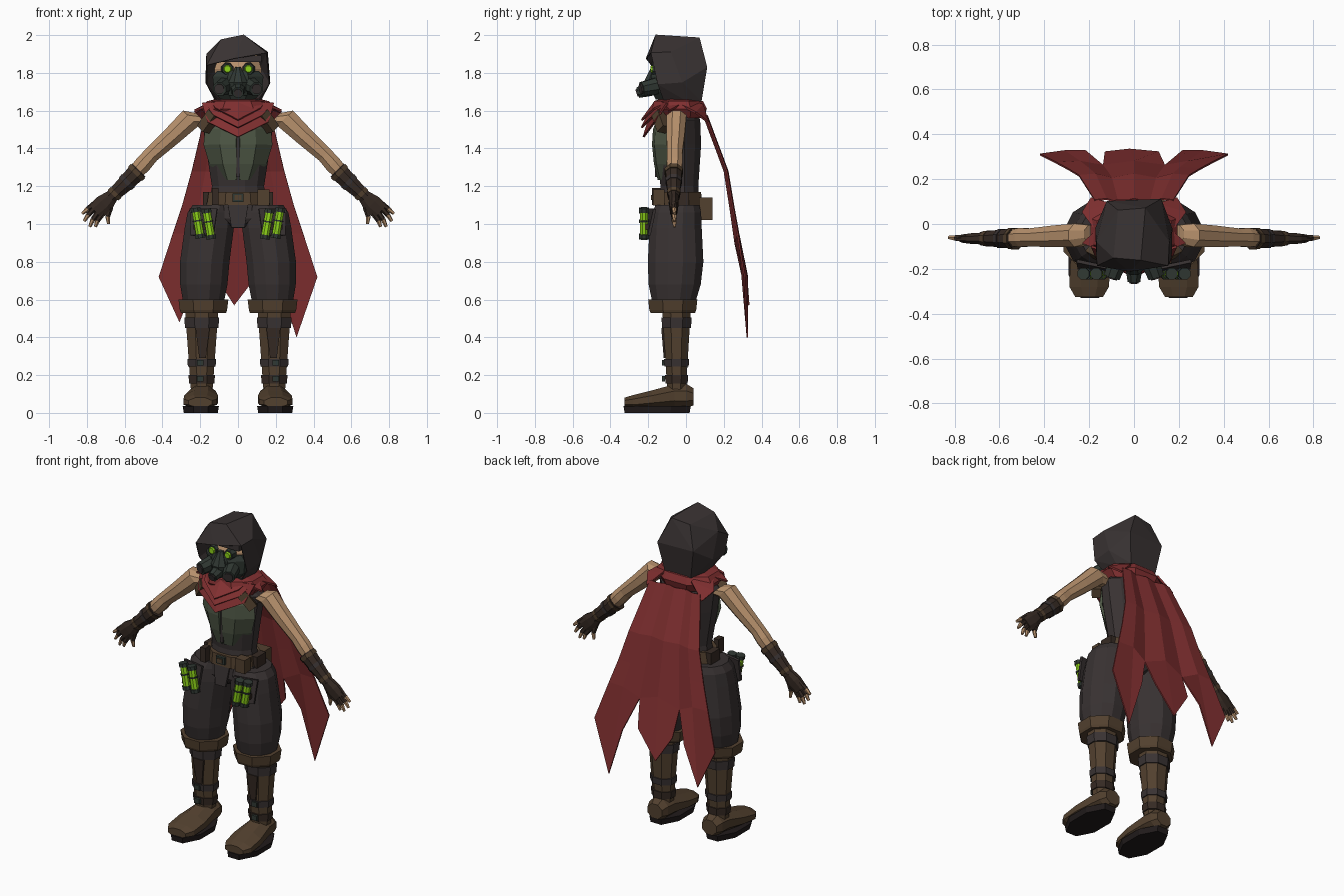
import bpy, bmesh, math
from mathutils import Vector

def material(name, r, g, b):
    m = bpy.data.materials.new(name)
    m.diffuse_color = (r, g, b, 1)
    return m

CLOTH = material("charcoal cloth", 0.040, 0.032, 0.032)
RED = material("red cloth", 0.22, 0.029, 0.030)
SKIN = material("tan skin", 0.47, 0.28, 0.15)
PLATE = material("olive plate", 0.076, 0.096, 0.060)
BROWN = material("brown leather", 0.085, 0.052, 0.028)
GLOVE = material("dark leather", 0.036, 0.023, 0.017)
GLOW = material("glowing green", 0.27, 0.65, 0.01)
MASK = material("grey green metal", 0.030, 0.040, 0.033)
SOLE = material("black rubber", 0.015, 0.011, 0.011)

def finish(name, bm, mat, mirror=False, thick=0):
    bmesh.ops.recalc_face_normals(bm, faces=bm.faces)
    me = bpy.data.meshes.new(name)
    bm.to_mesh(me)
    bm.free()
    me.materials.append(mat)
    ob = bpy.data.objects.new(name, me)
    bpy.context.collection.objects.link(ob)
    if thick:
        s = ob.modifiers.new("thickness", 'SOLIDIFY')
        s.thickness, s.offset = thick, 0
    if mirror:
        ob.modifiers.new("mirror", 'MIRROR').use_mirror_merge = False
    return ob

def loft(name, mat, rings, n=8, u=(1, 0, 0), v=(0, 1, 0), mirror=False, caps=True):
    """Skin n-sided sections: each ring is (centre, radius along u, radius along v)."""
    bm, u, v, prev, k = bmesh.new(), Vector(u).normalized(), Vector(v).normalized(), None, 1 / math.cos(math.pi / n)
    for i, (c, ru, rv) in enumerate(rings):
        ang = [(j + 0.5) * math.tau / n for j in range(n)]
        ring = [bm.verts.new(Vector(c) + u * ru * k * math.cos(a) + v * rv * k * math.sin(a)) for a in ang]
        if prev:
            for j in range(n):
                bm.faces.new((prev[j], prev[(j + 1) % n], ring[(j + 1) % n], ring[j]))
        if caps and i in (0, len(rings) - 1):
            bm.faces.new(ring)
        prev = ring
    return finish(name, bm, mat, mirror)

def rod(name, mat, a, b, r0, r1=None, n=8, mirror=False):
    d = Vector(b) - Vector(a)
    u = d.orthogonal()
    return loft(name, mat, [(a, r0, r0), (b, r1 or r0, r1 or r0)], n, u, d.cross(u), mirror)

def box(name, mat, c, sx, sy, sz, mirror=False):
    x, y, z = c
    return loft(name, mat, [((x, y, z - sz / 2), sx / 2, sy / 2), ((x, y, z + sz / 2), sx / 2, sy / 2)], 4, mirror=mirror)

def sheet(name, mat, pts, faces, thick, mirror=False):
    bm = bmesh.new()
    vs = [bm.verts.new(p) for p in pts]
    for f in faces:
        bm.faces.new([vs[i] for i in f])
    return finish(name, bm, mat, mirror, thick)

def grid(cols, rows):
    return [(r * cols + c, r * cols + c + 1, (r + 1) * cols + c + 1, (r + 1) * cols + c)
            for r in range(rows - 1) for c in range(cols - 1)]

# Hood: faceted hull with the face opening removed
rim = [(-.11, -.12, 1.66), (-.165, -.15, 1.74), (-.163, -.185, 1.84), (-.02, -.21, 1.875),
       (.15, -.185, 1.905), (.165, -.15, 1.74), (.11, -.12, 1.66)]
shell = [(-.165, -.08, 1.90), (-.09, -.15, 1.975), (.03, -.16, 2.0), (.155, -.08, 1.91), (-.17, -.02, 1.75),
         (.168, -.02, 1.75), (-.12, .0, 1.655), (.12, .0, 1.655), (-.09, .08, 1.65), (.09, .08, 1.65),
         (-.12, .10, 1.83), (.12, .11, 1.83), (-.07, .06, 1.97), (.05, .07, 1.985)]
bm = bmesh.new()
rim_v = [bm.verts.new(p) for p in rim]
for p in shell:
    bm.verts.new(p)
bmesh.ops.convex_hull(bm, input=bm.verts)
bmesh.ops.delete(bm, geom=[f for f in bm.faces if all(w in rim_v for w in f.verts)], context='FACES_ONLY')
bmesh.ops.dissolve_limit(bm, angle_limit=0.1, verts=bm.verts, edges=bm.edges)
finish("hood", bm, CLOTH, thick=0.006)

# Head and breathing mask
loft("head", SKIN, [((0, -.04, 1.60), .07, .07), ((0, -.05, 1.70), .11, .10), ((0, -.05, 1.82), .125, .115),
                    ((0, -.04, 1.90), .10, .09)])
loft("mask_shell", MASK, [((0, -.08, 1.66), .09, .08), ((0, -.08, 1.70), .125, .10), ((0, -.08, 1.78), .135, .105),
                          ((0, -.08, 1.81), .11, .10)])
loft("mask_nose", MASK, [((0, -.17, 1.68), .05, .04), ((0, -.18, 1.75), .05, .045), ((0, -.165, 1.83), .015, .02)])
rod("mask_valve", MASK, (0, -.19, 1.715), (0, -.255, 1.695), .038, .028)
rod("valve_cover", CLOTH, (0, -.25, 1.697), (0, -.262, 1.693), .02)
rod("filter", MASK, (.07, -.16, 1.73), (.098, -.235, 1.715), .043, .036, mirror=True)
rod("filter_cover", CLOTH, (.096, -.23, 1.716), (.100, -.242, 1.714), .026, mirror=True)
rod("eye_rim", MASK, (.055, -.14, 1.82), (.055, -.178, 1.82), .034, .028, mirror=True)
rod("eye_lens", GLOW, (.055, -.17, 1.82), (.055, -.188, 1.82), .024, .016, mirror=True)
box("brow_band", CLOTH, (0, -.12, 1.875), .25, .10, .035)

# Torso, chest plate and shoulder straps
loft("torso", CLOTH, [((0, -.04, 1.06), .16, .115), ((0, -.035, 1.2), .138, .10), ((0, -.04, 1.42), .172, .12),
                      ((0, -.035, 1.55), .19, .11), ((0, -.035, 1.64), .09, .08)], 12)
plate = [(x * w, y + dy, z) for z, w, dy in ((1.235, .58, .03), (1.32, .85, .01), (1.42, 1.03, 0), (1.5, .98, .005), (1.56, .8, .03))
         for x, y in ((.008, -.172), (.09, -.160), (.172, -.085))]
sheet("chest_plate", PLATE, plate, grid(3, 5), .016, mirror=True)
box("plate_seam", CLOTH, (0, -.150, 1.38), .02, .03, .26)
rod("shoulder_strap", BROWN, (.125, -.145, 1.585), (.185, -.115, 1.50), .028, n=4, mirror=True)

# Scarf: collar, front layers and shoulder drapes
loft("scarf_collar", RED, [((0, -.04, 1.665), .10, .09), ((0, -.04, 1.65), .165, .13), ((0, -.035, 1.61), .195, .145),
                           ((0, -.03, 1.56), .16, .125)])
for i, (d, w, y) in enumerate(((.0, .19, -.225), (.05, .165, -.235), (.09, .14, -.235))):
    sheet("scarf_front_%d" % (i + 1), RED,
          [(-w, -.10, 1.64), (0, -.165, 1.645), (w, -.10, 1.64), (-w * .85, -.165, 1.54 + d * .8), (0, y, 1.46 + d), (w * .85, -.165, 1.54 + d * .8)],
          [(0, 1, 4, 3), (1, 2, 5, 4)], .01)
sheet("scarf_shoulder", RED, [(.12, -.13, 1.645), (.23, -.085, 1.60), (.17, -.03, 1.63), (.23, .05, 1.59), (.19, .115, 1.54), (.10, .09, 1.63), (.10, -.03, 1.66)],
      [(0, 1, 2, 6), (6, 2, 3, 5), (3, 4, 5)], .012, mirror=True)

# Cape: folded upper rows that end in three torn points
cols = (-1, -.7, -.4, 0, .4, .7, 1)
cape = []
for z, w, y, dip in ((1.575, .175, .105, 0), (1.28, .245, .215, 0), (1.10, .295, .245, .01), (.95, .345, .272, .05)):
    for i, c in enumerate(cols):
        notch = i in (2, 4)
        cape.append((c * w, y + (-.012 if notch else .006 * (i % 2)), z - (dip if notch else 0)))
cape += [(-.42, .31, .72), (-.31, .325, .48), (-.215, .325, .72), (-.13, .32, .74), (-.02, .332, .57), (.11, .32, .74),
         (.215, .325, .70), (.31, .325, .40), (.42, .31, .72)]
sheet("cape", RED, cape, grid(7, 4) + [(21, 22, 29, 28), (22, 23, 30, 29), (23, 24, 32, 31), (24, 25, 33, 32),
                                       (25, 26, 35, 34), (26, 27, 36, 35)], .008)

# Arms, gloves and hands
U, V = (.71, 0, .70), (0, 1, 0)
def limb(name, mat, pts):
    return loft(name, mat, [((x, y, z), a, b) for x, y, z, a, b in pts], 8, U, V, True)
limb("arm", SKIN, [(.19, -.045, 1.555, .045, .04), (.25, -.05, 1.56, .058, .052), (.35, -.055, 1.465, .05, .048),
                   (.46, -.06, 1.365, .042, .04), (.50, -.06, 1.32, .045, .042), (.60, -.065, 1.21, .035, .03)])
limb("glove_cuff", GLOVE, [(.525, -.065, 1.285, .050, .045), (.60, -.065, 1.21, .043, .038), (.675, -.065, 1.14, .033, .03)])
for i, (x, z, r) in enumerate(((.53, 1.28, .054), (.58, 1.23, .049), (.645, 1.168, .041))):
    limb("glove_band_%d" % (i + 1), BROWN if i != 1 else CLOTH,
         [(x, -.065, z, r, r - .006), (x + .016, -.065, z - .016, r - .002, r - .008)])
limb("palm", GLOVE, [(.665, -.065, 1.15, .034, .026), (.71, -.065, 1.105, .052, .024), (.755, -.065, 1.065, .048, .018)])
for i, (a, b) in enumerate((((.77, 1.10), (.825, 1.055)), ((.775, 1.075), (.815, 1.015)),
                            ((.755, 1.055), (.785, .985)), ((.735, 1.045), (.755, .985)), ((.695, 1.075), (.685, 1.0)))):
    m = tuple((p * .55 + q * .45) for p, q in zip(a, b))
    rod("finger_base_%d" % i, GLOVE, (a[0] - .02, -.065, a[1] + .015), (m[0], -.063, m[1]), .014, .012, 6, True)
    rod("finger_tip_%d" % i, SKIN, (m[0], -.063, m[1]), (b[0], -.06, b[1]), .0115, .007, 6, True)

# Belt, buckle, pouches and fly flap
loft("belt", BROWN, [((0, -.04, 1.10), .165, .125), ((0, -.04, 1.17), .155, .12)])
box("buckle", MASK, (0, -.168, 1.14), .06, .02, .045)
box("buckle_plate", BROWN, (0, -.178, 1.14), .035, .012, .025)
box("front_pouch", BROWN, (.135, -.145, 1.14), .065, .06, .085)
box("belt_tool", GLOVE, (-.12, -.155, 1.145), .035, .05, .09)
box("back_pouch", BROWN, (.07, .105, 1.08), .13, .07, .12)
box("side_pouch", GLOVE, (.16, -.03, 1.13), .05, .09, .08, True)
sheet("fly_flap", CLOTH, [(-.055, -.155, 1.11), (.055, -.155, 1.11), (.035, -.17, .98), (-.035, -.17, .98)], [(0, 1, 2, 3)], .015)

# Baggy trousers and cuffs
loft("hips", CLOTH, [((0, -.045, .98), .05, .09), ((0, -.045, 1.03), .17, .115), ((0, -.04, 1.11), .17, .115)])
loft("trouser_leg", CLOTH, [((.125, -.045, 1.10), .115, .115), ((.142, -.05, 1.06), .125, .13), ((.152, -.055, .98), .130, .138),
                            ((.176, -.055, .80), .131, .147), ((.181, -.06, .68), .125, .138), ((.183, -.065, .57), .105, .11)], 12, mirror=True)
sheet("pocket", CLOTH, [(.11, -.195, 1.08), (.255, -.165, 1.08), (.25, -.195, .94), (.13, -.205, .94)], [(0, 1, 2, 3)], .015, True)
loft("trouser_cuff", BROWN, [((.183, -.07, .53), .12, .118), ((.183, -.07, .545), .125, .124), ((.183, -.07, .60), .132, .130)], mirror=True)

# Glowing vials on the thighs
for i, (x, z, t) in enumerate(((.155, 1.0, .014), (.212, 1.005, .014))):
    def at(k, x=x, z=z, t=t):
        return (x + t * k, -.222, z + .08 * k)
    rod("vial_glass_%d" % i, GLOW, at(-.8), at(.8), .021, mirror=True)
    for k0, k1 in ((-1, -.72), (.1, .2), (.72, 1)):
        rod("vial_cap_%d" % i, MASK, at(k0), at(k1), .026, mirror=True)
box("vial_holder", GLOVE, (.185, -.205, .985), .10, .025, .03, True)

# Boots with straps, shoes and soles
def shaft(z):
    t = (z - .13) / .41
    return (.192, -.05, z), .058 + .03 * t, .05 + .025 * t
loft("boot_shaft", BROWN, [shaft(z) for z in (.12, .28, .40, .54)], mirror=True)
for i, (lo, hi, mat) in enumerate(((.45, .505, CLOTH), (.245, .285, CLOTH), (.155, .20, GLOVE))):
    rings = [(c, a + .007, b + .007) for c, a, b in (shaft(lo), shaft(hi))]
    loft("boot_strap_%d" % (i + 1), mat, rings, mirror=True)
for i, z in enumerate((.265, .18)):
    box("strap_buckle_%d" % i, MASK, (.20, -.118, z), .035, .016, .03, True)
sheet("shin_guard", GLOVE, [(.15, -.125, .45), (.225, -.125, .45), (.205, -.112, .29), (.17, -.112, .29)], [(0, 1, 2, 3)], .012, True)
loft("shoe", BROWN, [((.19, .04, .085), .05, .045), ((.19, .0, .09), .066, .065), ((.19, -.06, .09), .072, .062),
                     ((.195, -.18, .072), .090, .047), ((.20, -.28, .058), .088, .036), ((.20, -.325, .055), .062, .026)], v=(0, 0, 1), mirror=True)
loft("sole", SOLE, [((.197, -.153, 0), .090, .172), ((.197, -.153, .036), .096, .178)], mirror=True)
